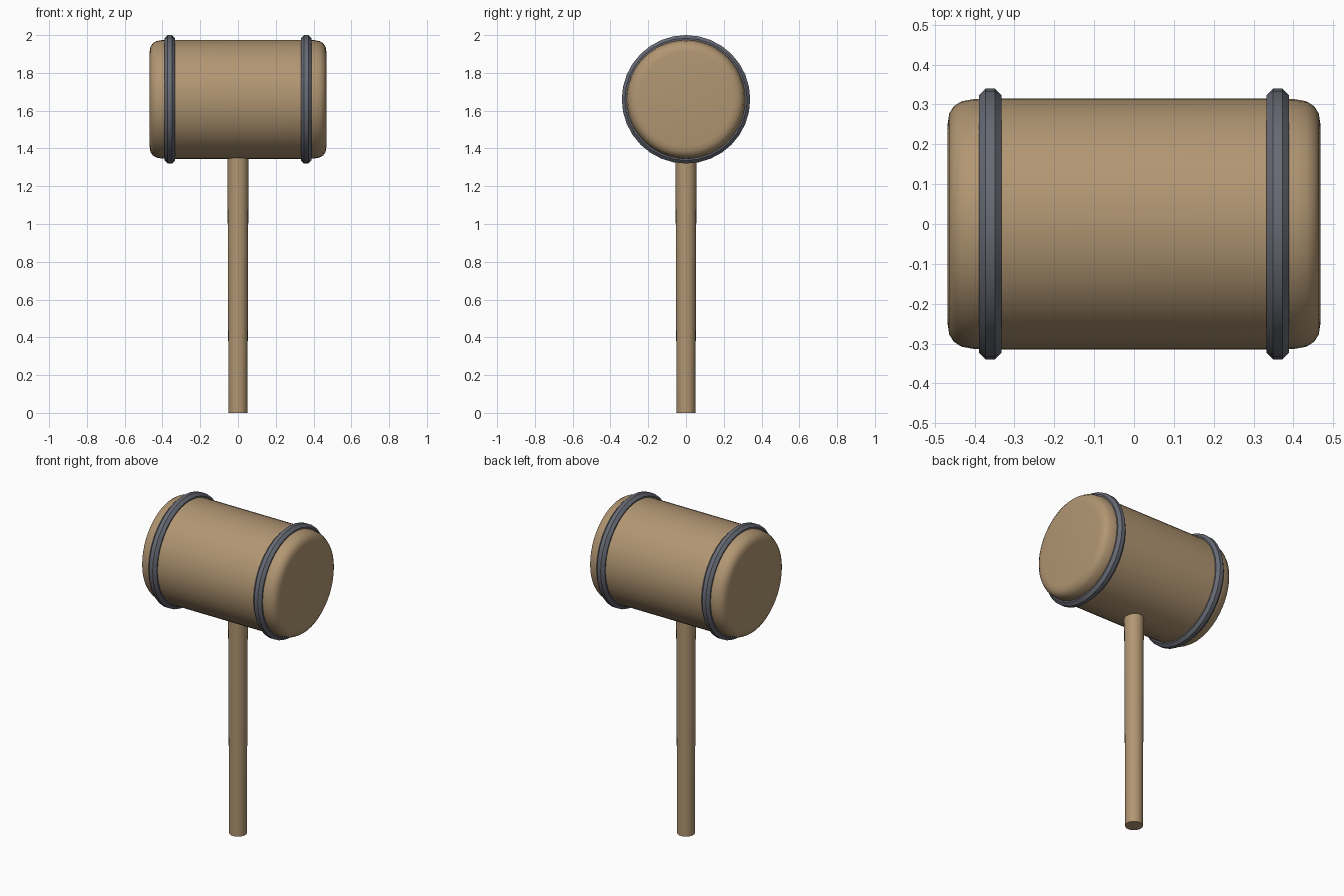
import bpy, math
from mathutils import Matrix, Vector

cube = bpy.data.objects.get("Cube")
if cube:
    bpy.data.objects.remove(cube, do_unlink=True)


def material(name, rgb):
    m = bpy.data.materials.new(name)
    m.use_nodes = True
    m.diffuse_color = (*rgb, 1)
    bsdf = m.node_tree.nodes["Principled BSDF"]
    bsdf.inputs["Base Color"].default_value = (*rgb, 1)
    bsdf.inputs["Roughness"].default_value = 0.7
    return m


def lathe(name, profile, sides, mat, matrix, loop=False, angle=40):
    """Revolve (radius, height) points about local z; open profiles get flat caps."""
    n = len(profile)
    verts, faces = [], []
    for i in range(sides):
        a = math.tau * i / sides
        verts += [matrix @ Vector((r * math.cos(a), r * math.sin(a), h)) for r, h in profile]
    for i in range(sides):
        j = (i + 1) % sides
        for k in range(n if loop else n - 1):
            q = (k + 1) % n
            faces.append((i * n + k, j * n + k, j * n + q, i * n + q))
    if not loop:
        faces.append([i * n for i in reversed(range(sides))])
        faces.append([i * n + n - 1 for i in range(sides)])
    mesh = bpy.data.meshes.new(name)
    mesh.from_pydata(verts, [], faces)
    mesh.materials.append(mat)
    ob = bpy.data.objects.new(name, mesh)
    bpy.context.collection.objects.link(ob)
    bpy.ops.object.select_all(action='DESELECT')
    ob.select_set(True)
    bpy.context.view_layer.objects.active = ob
    bpy.ops.object.shade_smooth_by_angle(angle=math.radians(angle))
    return ob


wood = material("tan wood", (0.44, 0.305, 0.17))
iron = material("dark iron", (0.135, 0.145, 0.175))

HEAD_Z = 1.66
sideways = Matrix.Translation((0, 0, HEAD_Z)) @ Matrix.Rotation(math.pi / 2, 4, 'Y')

# Handle, slightly thicker toward the head
lathe("handle", [(0.05, 0), (0.056, HEAD_Z - 0.25)], 24, wood, Matrix.Identity(4))

# Barrel head with rounded ends
end = [(0.25, 0.468), (0.277, 0.464), (0.296, 0.452), (0.308, 0.433), (0.314, 0.4), (0.315, 0.36)]
half = [(r, -h) for r, h in end]
lathe("mallet_head", half + end[::-1], 48, wood, sideways)

# Two bands with an eight-sided section
TUBE = 0.0285 / math.cos(math.pi / 8)
for side, label in ((1, "left"), (-1, "right")):
    ring = []
    for k in range(8):
        a = math.tau * (k + 0.5) / 8
        ring.append((0.3115 + TUBE * math.cos(a), side * 0.361 + TUBE * math.sin(a)))
    lathe(label + "_band", ring, 32, iron, sideways, loop=True, angle=30)
